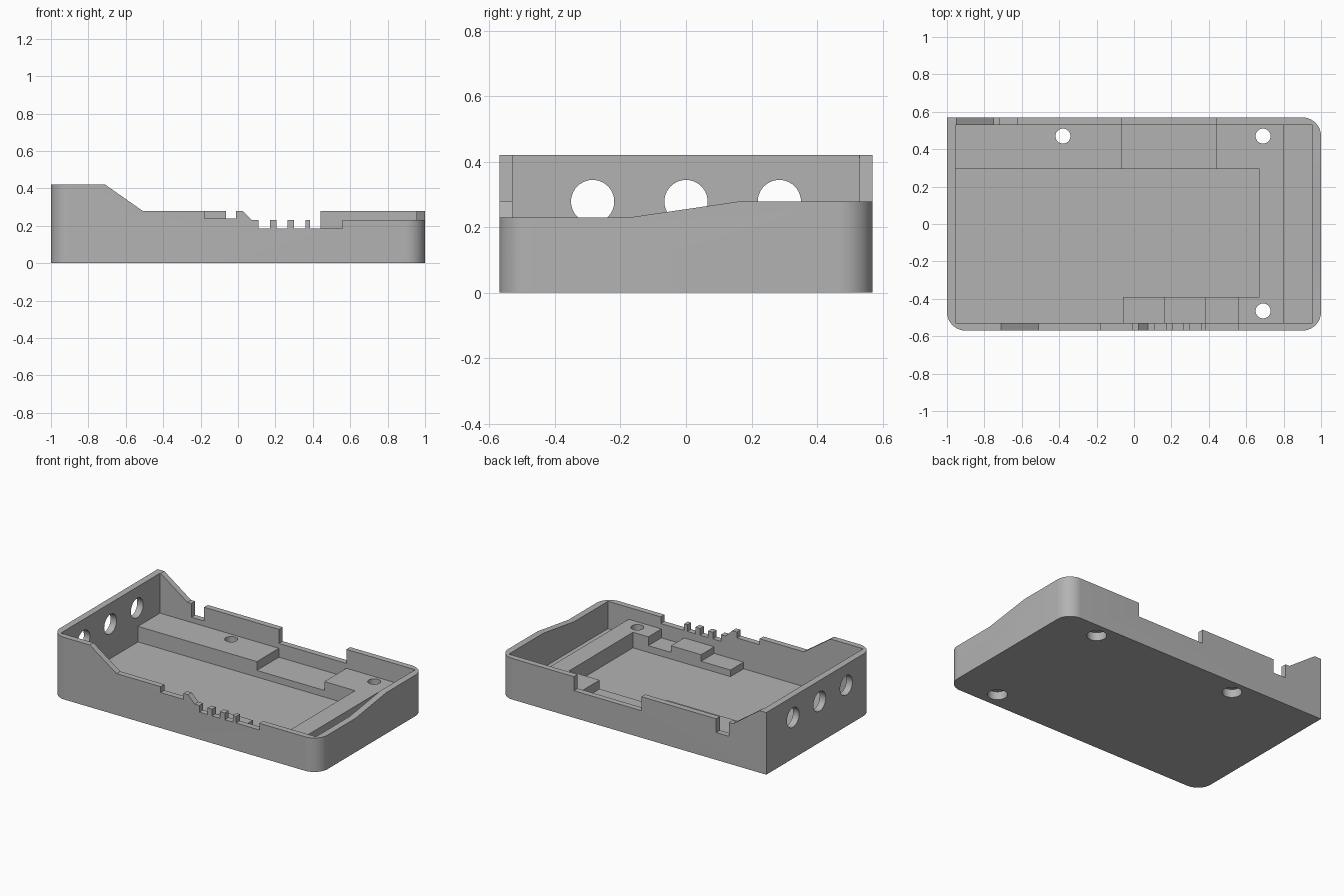
import bpy, bmesh, math
from mathutils import Vector

if "Cube" in bpy.data.objects:
    bpy.data.objects.remove(bpy.data.objects["Cube"])

grey = bpy.data.materials.new("plain_grey")
grey.use_nodes = True
COLOUR = (0.45, 0.45, 0.45, 1)
grey.diffuse_color = COLOUR
grey.node_tree.nodes["Principled BSDF"].inputs["Base Color"].default_value = COLOUR

HX, HY, TOP, R = 1.0, 0.57, 0.42, 0.1     # outer half sizes, height, corner radius
IX, IY, FLOOR, SHELF, LOW = 0.955, 0.53, 0.045, 0.15, 0.09


def prism(name, points, axis, lo, hi):
    """Extrude a 2D outline along an axis, from lo to hi."""
    place = {"x": lambda a, b, d: (d, a, b),
             "y": lambda a, b, d: (a, d, b),
             "z": lambda a, b, d: (a, b, d)}[axis]
    bm = bmesh.new()
    face = bm.faces.new([bm.verts.new(place(a, b, lo)) for a, b in points])
    new = bmesh.ops.extrude_face_region(bm, geom=[face])["geom"]
    shift = Vector(place(0, 0, hi - lo))
    bmesh.ops.translate(bm, vec=shift, verts=[g for g in new if isinstance(g, bmesh.types.BMVert)])
    bmesh.ops.recalc_face_normals(bm, faces=bm.faces)
    mesh = bpy.data.meshes.new(name)
    bm.to_mesh(mesh)
    bm.free()
    mesh.materials.append(grey)
    obj = bpy.data.objects.new(name, mesh)
    bpy.context.collection.objects.link(obj)
    return obj


def box(name, x0, x1, y0, y1, z0, z1):
    return prism(name, [(x0, y0), (x1, y0), (x1, y1), (x0, y1)], "z", z0, z1)


def disc(cx, cy, r, n=40):
    return [(cx + r * math.cos(i * math.tau / n), cy + r * math.sin(i * math.tau / n)) for i in range(n)]


def cut(obj, cutters):
    """Subtract each cutter and keep the finished mesh."""
    for c in cutters:
        mod = obj.modifiers.new("cut", "BOOLEAN")
        mod.operation, mod.solver, mod.object = "DIFFERENCE", "EXACT", c
    bpy.context.view_layer.update()
    done = bpy.data.meshes.new_from_object(obj.evaluated_get(bpy.context.evaluated_depsgraph_get()))
    obj.modifiers.clear()
    obj.data = done


# Tray body: three rounded corners, one square corner
outline = [(-HX, HY)]
for sx, sy, start in ((-1, -1, 180), (1, -1, 270), (1, 1, 0)):
    for i in range(11):
        a = math.radians(start + 9 * i)
        outline.append((sx * (HX - R) + R * math.cos(a), sy * (HY - R) + R * math.sin(a)))
tray = prism("tray_body", outline, "z", 0, TOP)

cavity = box("cavity_cutter", -IX, IX, -IY, IY, FLOOR, 0.6)

# Rim cutters: everything above each wall's top edge
front_rim = [(-0.71, TOP), (-0.51, 0.28), (-0.18, 0.28), (-0.18, 0.24), (-0.01, 0.24),
             (-0.01, 0.28), (0.025, 0.28), (0.075, 0.23), (0.11, 0.23), (0.11, 0.185)]
for a, b in ((0.17, 0.205), (0.265, 0.3), (0.36, 0.385)):
    front_rim += [(a, 0.185), (a, 0.23), (b, 0.23), (b, 0.185)]
front_rim += [(0.56, 0.185), (0.56, 0.23), (1.2, 0.23), (1.2, 0.6), (-0.71, 0.6)]
back_rim = [(-0.95, TOP), (-0.75, 0.278), (-0.72, 0.278), (-0.72, 0.185), (-0.625, 0.185),
            (-0.625, 0.278), (-0.065, 0.278), (-0.065, 0.183), (0.44, 0.183), (0.44, 0.278),
            (1.2, 0.278), (1.2, 0.6), (-0.95, 0.6)]
side_rim = [(-0.7, 0.23), (-0.17, 0.23), (0.16, 0.278), (0.7, 0.278), (0.7, 0.6), (-0.7, 0.6)]
cutters = [cavity,
           prism("front_rim_cutter", front_rim, "y", -0.7, -0.45),
           prism("back_rim_cutter", back_rim, "y", 0.45, 0.7),
           prism("side_rim_cutter", side_rim, "x", 0.9, 1.15)]

# Round ports in the tall end wall
for y in (-0.285, 0, 0.285):
    cutters.append(prism("port_cutter", disc(y, 0.278, 0.066), "x", -1.1, -0.9))

# Screw holes with a wider seat underneath
screws = []
for x, y in ((-0.38, 0.47), (0.69, 0.47), (0.69, -0.465)):
    screws.append(prism("screw_cutter", disc(x, y, 0.04), "z", -0.1, 0.3))
    screws.append(prism("screw_seat_cutter", disc(x, y, 0.06), "z", -0.1, 0.055))
cut(tray, cutters + screws)

# Inner shelves and supports, sunk slightly into floor and walls
Z0, W = FLOOR - 0.005, IY + 0.01
back_shelf = box("back_shelf", -IX - 0.01, -0.065, 0.295, W, Z0, SHELF)
end_shelf = prism("end_shelf", [(0.44, W), (0.44, 0.295), (0.67, 0.295), (0.67, -0.39), (0.555, -0.39),
                                (0.555, -W), (0.8, -W), (0.8, W)], "z", Z0, SHELF)
cut(back_shelf, screws)
cut(end_shelf, screws)
parts = [tray, back_shelf, end_shelf,
         box("back_low_shelf", -0.065, 0.44, 0.295, W, Z0, LOW),
         box("front_low_step", -0.06, 0.16, -W, -0.39, Z0, LOW),
         box("front_support", 0.16, 0.385, -W, -0.39, Z0, 0.135),
         box("front_low_gap", 0.385, 0.555, -W, -0.39, Z0, LOW)]

for c in cutters + screws:
    bpy.data.objects.remove(c)

# Smooth the rounded corners and holes, keep edges crisp
bpy.ops.object.select_all(action="DESELECT")
for p in parts:
    p.select_set(True)
bpy.context.view_layer.objects.active = tray
bpy.ops.object.shade_smooth_by_angle(angle=math.radians(30))
